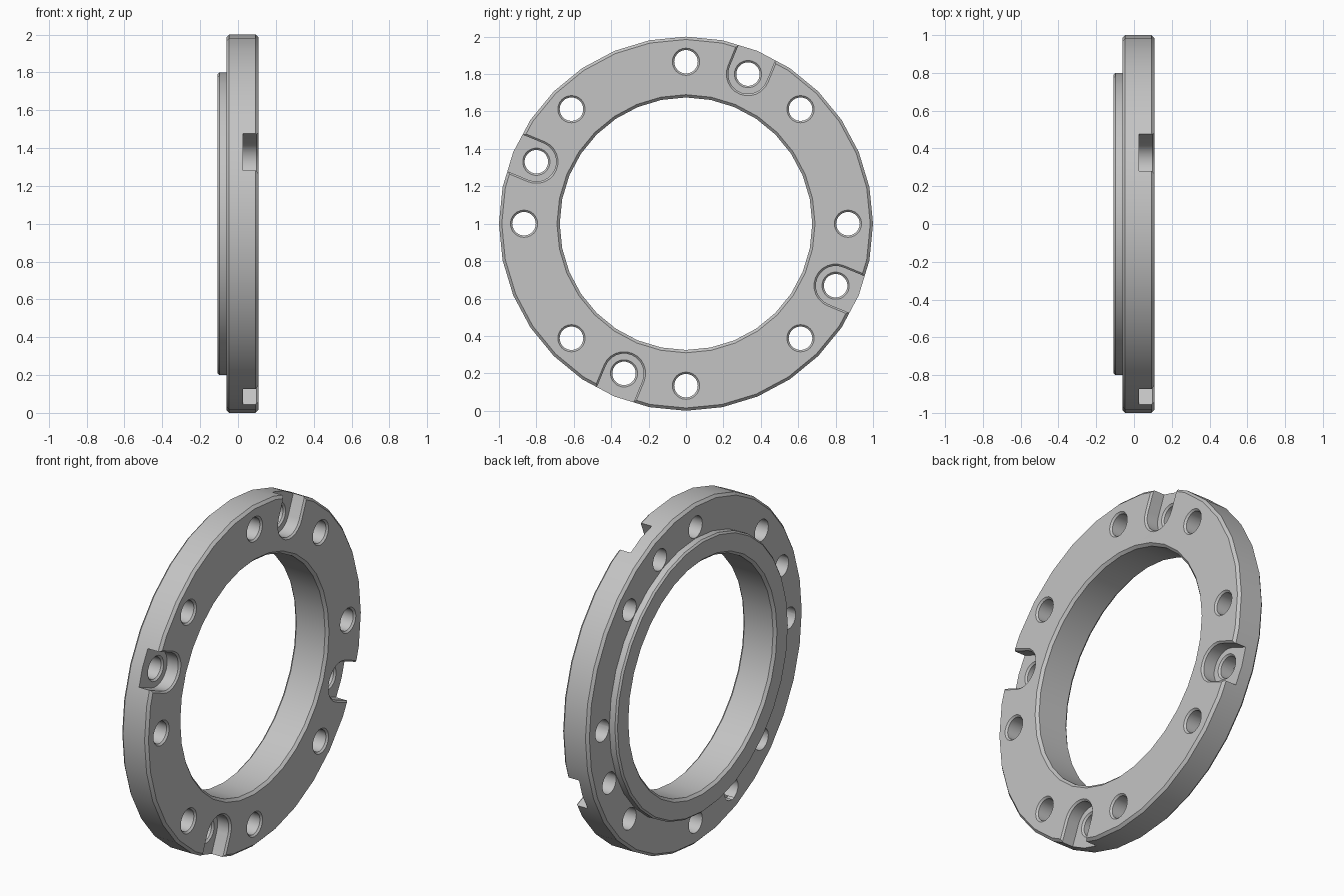
import bpy
from math import sin, cos, pi, radians
from mathutils import Matrix, Vector

old = bpy.data.objects.get("Cube")
if old:
    bpy.data.objects.remove(old, do_unlink=True)

# Key dimensions along the x axis and around it
FRONT, STEP, BACK, FLOOR = 0.108, -0.062, -0.108, 0.026
BOLT_RADIUS, HOLE, EDGE = 0.866, 0.063, 0.01

steel = bpy.data.materials.new("grey_steel")
steel.use_nodes = True
steel.diffuse_color = (0.55, 0.55, 0.55, 1)
steel.node_tree.nodes["Principled BSDF"].inputs["Base Color"].default_value = (0.55, 0.55, 0.55, 1)


def circle(x, r, n):
    return [Vector((x, r * cos(2 * pi * i / n), r * sin(2 * pi * i / n))) for i in range(n)]


def slot_outline(x, r):
    """Rounded inner end, open towards the rim (+y)."""
    arc = [Vector((x, r * cos(a), r * sin(a)))
           for a in (radians(90 + 15 * i) for i in range(13))]
    return arc + [Vector((x, 0.3, -r)), Vector((x, 0.3, r))]


def loft(name, sections, loop=False):
    """Skin between matching sections; cap the ends or close into a loop."""
    n, m = len(sections[0]), len(sections)
    verts = [p for s in sections for p in s]
    faces = []
    for k in range(m if loop else m - 1):
        a, b = k * n, ((k + 1) % m) * n
        faces += [(a + i, a + (i + 1) % n, b + (i + 1) % n, b + i) for i in range(n)]
    if not loop:
        faces += [tuple(reversed(range(n))), tuple(range((m - 1) * n, m * n))]
    mesh = bpy.data.meshes.new(name)
    mesh.from_pydata(verts, [], faces)
    obj = bpy.data.objects.new(name, mesh)
    bpy.context.collection.objects.link(obj)
    bpy.context.view_layer.objects.active = obj
    for o in bpy.context.selected_objects:
        o.select_set(False)
    obj.select_set(True)
    bpy.ops.object.mode_set(mode='EDIT')
    bpy.ops.mesh.select_all(action='SELECT')
    bpy.ops.mesh.normals_make_consistent(inside=False)
    bpy.ops.object.mode_set(mode='OBJECT')
    return obj


# Flange with stepped spigot at the back, all rims chamfered
profile = [(FRONT, 0.69), (FRONT, 0.985), (FRONT - 0.015, 1.0), (STEP + 0.015, 1.0),
           (STEP, 0.985), (STEP, 0.8), (BACK + EDGE, 0.8), (BACK, 0.79),
           (BACK, 0.69), (BACK + 0.015, 0.675), (FRONT - 0.015, 0.675)]
ring = loft("flange_ring", [circle(x, r, 32) for x, r in profile], loop=True)
ring.data.materials.append(steel)


def cut(cutter, angle):
    """Place a cutter on the bolt circle and subtract it from the ring."""
    cutter.hide_render = True
    cutter.data.transform(Matrix.Translation((0, BOLT_RADIUS, 0)))
    cutter.data.transform(Matrix.Rotation(radians(angle), 4, 'X'))
    cutter.data.materials.append(steel)
    bpy.context.view_layer.objects.active = ring
    mod = ring.modifiers.new("cut", 'BOOLEAN')
    mod.operation, mod.solver, mod.object = 'DIFFERENCE', 'EXACT', cutter
    bpy.ops.object.modifier_apply(modifier=mod.name)
    bpy.data.objects.remove(cutter, do_unlink=True)


def cut_hole(face, angle):
    """Through hole with a chamfered mouth at the given face."""
    sections = [(-0.2, HOLE), (face - EDGE, HOLE), (face, HOLE + EDGE), (face + 0.02, HOLE + EDGE)]
    cut(loft("hole_cutter", [circle(x, r, 24) for x, r in sections]), angle)


# Four open slots, each with a bolt hole in its floor
for i in range(4):
    angle = 67.5 + 90 * i
    sections = [(FLOOR, 0.106), (FRONT - EDGE, 0.106), (FRONT, 0.116), (FRONT + 0.05, 0.116)]
    cut(loft("slot_cutter", [slot_outline(x, r) for x, r in sections]), angle)
    cut_hole(FLOOR, angle)

# Eight plain bolt holes
for i in range(8):
    cut_hole(FRONT, 45 * i)

# Smooth shading with sharp edges, then stand it on the ground
ring.data.transform(Matrix.Translation((0, 0, 1)))
bpy.context.view_layer.objects.active = ring
ring.select_set(True)
bpy.ops.object.shade_smooth_by_angle(angle=radians(30))
